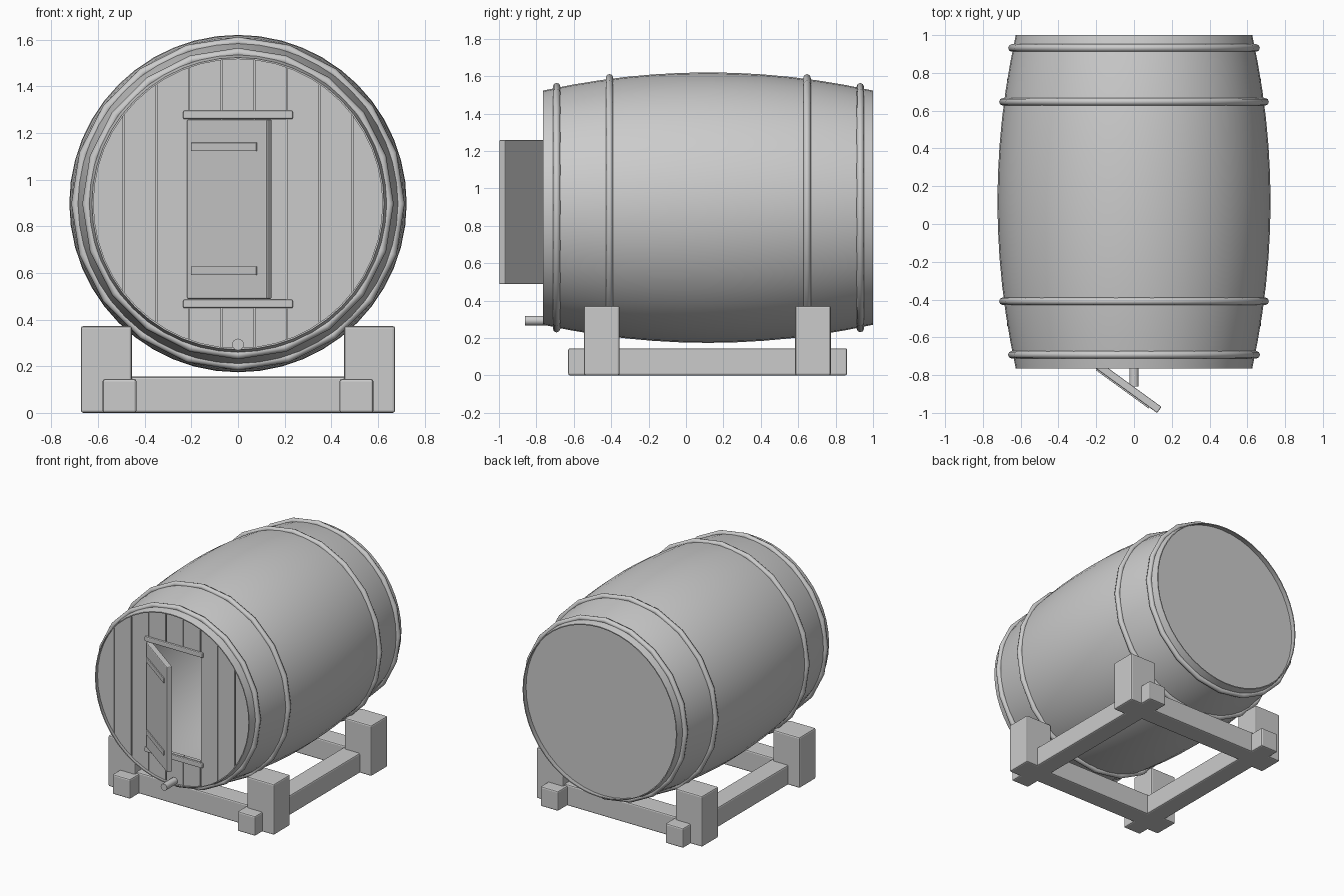
import bpy, bmesh, math
from mathutils import Matrix

cube = bpy.data.objects.get("Cube")
if cube:
    bpy.data.objects.remove(cube, do_unlink=True)

grey = bpy.data.materials.new("plain grey")
grey.use_nodes = True
colour = (0.6, 0.6, 0.6, 1)
grey.diffuse_color = colour
grey.node_tree.nodes["Principled BSDF"].inputs["Base Color"].default_value = colour

BARREL_SIDES, HOOP_SIDES = 48, 20
AXIS_Z = 0.897
FRONT, BACK = -0.764, 1.0
MID = (FRONT + BACK) / 2
HALF = (BACK - FRONT) / 2
WALL = 0.007


def finish(name, bm, bevel=0, smooth=None):
    bmesh.ops.recalc_face_normals(bm, faces=bm.faces[:])
    mesh = bpy.data.meshes.new(name)
    bm.to_mesh(mesh)
    bm.free()
    mesh.materials.append(grey)
    obj = bpy.data.objects.new(name, mesh)
    bpy.context.collection.objects.link(obj)
    if bevel:
        mod = obj.modifiers.new("Bevel", 'BEVEL')
        mod.width, mod.segments = bevel, 2
    if smooth:
        bpy.ops.object.select_all(action='DESELECT')
        obj.select_set(True)
        bpy.context.view_layer.objects.active = obj
        bpy.ops.object.shade_smooth_by_angle(angle=math.radians(smooth))
    return obj


def box(name, x, y, z, bevel=0, matrix=None):
    """Box from three (min, max) ranges, optionally placed by a matrix."""
    bm = bmesh.new()
    bmesh.ops.create_cube(bm, size=1)
    for v in bm.verts:
        v.co = [(a + b) / 2 + (b - a) * c for (a, b), c in zip((x, y, z), v.co)]
    if matrix:
        bm.transform(matrix)
    return finish(name, bm, bevel)


def rod(name, radius, y0, y1, z, sides):
    """Capped cylinder lying along y."""
    bm = bmesh.new()
    bmesh.ops.create_cone(bm, cap_ends=True, segments=sides, radius1=radius,
                          radius2=radius, depth=y1 - y0)
    bm.transform(Matrix.Translation((0, (y0 + y1) / 2, z)) @ Matrix.Rotation(math.pi / 2, 4, 'X'))
    return finish(name, bm, smooth=40)


def lathe(name, profile, sides, smooth=40):
    """Turn a closed (radius, y) profile round the barrel axis."""
    bm = bmesh.new()
    angles = [math.tau * i / sides for i in range(sides)]
    rings = [[bm.verts.new((r * math.sin(a), y, AXIS_Z + r * math.cos(a))) for a in angles]
             for r, y in profile]
    for low, high in zip(rings, rings[1:] + rings[:1]):
        for i in range(sides):
            j = (i + 1) % sides
            bm.faces.new((low[i], low[j], high[j], high[i]))
    return finish(name, bm, smooth=smooth)


def bulge(y):
    return 0.723 - 0.097 * ((y - MID) / HALF) ** 2


# Barrel shell: thin curved wall, with the back head set in from the rim
STEPS = 12
ys = [FRONT + (BACK - FRONT) * i / STEPS for i in range(STEPS + 1)]
outside = [(bulge(y), y) for y in reversed(ys)]
inside = [(bulge(y) - WALL, y) for y in ys]
lathe("barrel_shell", outside + inside, BARREL_SIDES)
rod("back_head", 0.63, 0.93, 0.957, AXIS_Z, BARREL_SIDES)

# Hoops
TUBE = 0.02
for label, y in (("front_outer", -0.692), ("front_inner", -0.409),
                 ("back_inner", 0.647), ("back_outer", 0.932)):
    ring = [(bulge(y) + 0.006 + TUBE * math.cos(a), y + TUBE * math.sin(a))
            for a in (math.tau * k / 8 for k in range(8))]
    lathe(label + "_hoop", ring, HOOP_SIDES, smooth=60)

# Front head planks, cut from a disc; the middle three leave a doorway
DOOR_LOW, DOOR_HIGH = 0.488, 1.258
PLANK = 0.14


def plank(name, x0, x1, z0, z1):
    bm = bmesh.new()
    bmesh.ops.create_circle(bm, cap_ends=True, segments=BARREL_SIDES, radius=0.627)
    bm.transform(Matrix.Translation((0, -0.735, AXIS_Z)) @ Matrix.Rotation(math.pi / 2, 4, 'X'))
    cuts = (((x0, 0, 0), (-1, 0, 0)), ((x1, 0, 0), (1, 0, 0)),
            ((0, 0, z0), (0, 0, -1)), ((0, 0, z1), (0, 0, 1)))
    for point, normal in cuts:
        bmesh.ops.bisect_plane(bm, geom=bm.verts[:] + bm.edges[:] + bm.faces[:],
                               plane_co=point, plane_no=normal, clear_outer=True)
    grown = bmesh.ops.extrude_face_region(bm, geom=bm.faces[:])["geom"]
    bmesh.ops.translate(bm, vec=(0, 0.025, 0),
                        verts=[g for g in grown if isinstance(g, bmesh.types.BMVert)])
    finish(name, bm)


for i in range(-4, 5):
    x0, x1 = (i - 0.5) * PLANK + 0.003, (i + 0.5) * PLANK - 0.003
    if abs(i) <= 1:
        plank("head_plank_upper", x0, x1, DOOR_HIGH, 2)
        plank("head_plank_lower", x0, x1, 0, DOOR_LOW)
    else:
        plank("head_plank", x0, x1, 0, 2)

# Battens above and below the doorway
for label, z in (("upper", 1.277), ("lower", 0.467)):
    box(label + "_door_batten", (-0.235, 0.235), (-0.75, -0.73), (z - 0.018, z + 0.018), 0.006)

# Open door, hinged on the model's right
swing = Matrix.Translation((-0.22, -0.752, 0)) @ Matrix.Rotation(math.radians(-36), 4, 'Z')
box("door", (0, 0.423), (0, 0.04), (DOOR_LOW, DOOR_HIGH), 0.006, swing)
for label, z in (("upper", 1.14), ("lower", 0.609)):
    box(label + "_door_strap", (0.027, 0.373), (-0.007, 0.005), (z - 0.018, z + 0.018), 0.002, swing)

# Tap
rod("tap", 0.025, -0.86, -0.72, 0.293, 16)

# Cradle: two rails, two cross beams, four posts
ENDS = (("front", -0.45), ("back", 0.679))
for side, label in ((1, "left"), (-1, "right")):
    box(label + "_rail", sorted((side * 0.435, side * 0.58)), (-0.63, 0.862), (0, 0.145), 0.01)
    for end, y in ENDS:
        box(f"{end}_{label}_post", sorted((side * 0.455, side * 0.673)),
            (y - 0.095, y + 0.095), (0, 0.372), 0.01)
for end, y in ENDS:
    box(end + "_cross_beam", (-0.6, 0.6), (y - 0.075, y + 0.075), (0, 0.155), 0.01)
